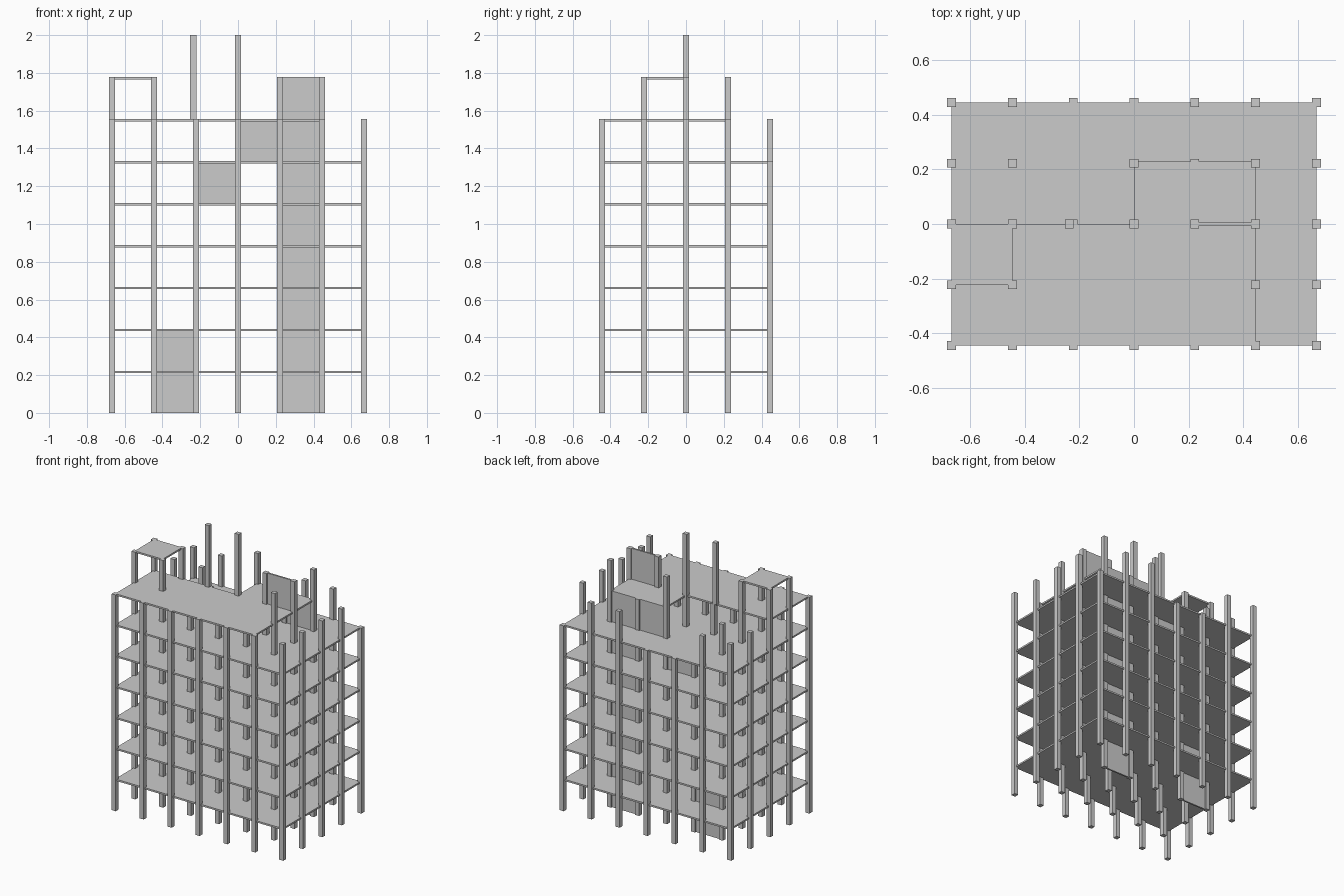
import bpy

if "Cube" in bpy.data.objects:
    bpy.data.objects.remove(bpy.data.objects["Cube"])

B = 2 / 9          # bay width and storey height
COL = 0.032        # column side
SLAB = 0.012       # slab thickness
WALL = 0.012       # wall thickness

concrete = bpy.data.materials.new("light grey concrete")
concrete.diffuse_color = (0.6, 0.6, 0.6, 1)
concrete.use_nodes = True
concrete.node_tree.nodes["Principled BSDF"].inputs["Base Color"].default_value = concrete.diffuse_color


def box(name, lo, hi):
    bpy.ops.mesh.primitive_cube_add(size=1, location=[(a + b) / 2 for a, b in zip(lo, hi)])
    ob = bpy.context.object
    ob.name = name
    ob.scale = [b - a for a, b in zip(lo, hi)]
    bpy.ops.object.transform_apply(location=False, rotation=False, scale=True)
    ob.data.materials.append(concrete)
    return ob


def column(x, y, z0, z1):
    h = COL / 2
    box("column", (x - h, y - h, z0), (x + h, y + h, z1))


def slab(name, x0, x1, y0, y1, level):
    box(name, (x0 * B, y0 * B, level * B - SLAB), (x1 * B, y1 * B, level * B))


def wall(x0, x1, y, level0, level1):
    box("wall_panel", (x0 * B, y * B - WALL / 2, level0 * B),
        (x1 * B, y * B + WALL / 2, level1 * B))


# Columns on a 7 x 5 grid; most reach level 7, these differ
heights = {(0, 0): 9}
for p in [(-3, 0), (-2, 0), (-3, -1), (-2, -1), (2, -1), (2, 0), (2, 1), (0, 1), (1, 0)]:
    heights[p] = 8
for p in [(-1, 1), (-1, 2), (0, 2), (3, 2)]:
    heights[p] = 6
for i in range(-3, 4):
    for j in range(-2, 3):
        column(i * B, j * B, 0, heights.get((i, j), 7) * B)
# Offset column standing on the upper deck
column(-0.237, 0, 7 * B, 2)

# Full floor slabs
for k in range(1, 7):
    slab("floor_slab", -3, 3, -2, 2, k)
# Stepped upper deck and small roof slab
slab("upper_deck_front", -3, 2, -2, 0, 7)
slab("upper_deck_back", 0, 2, 0, 1, 7)
slab("roof_slab", -3, -2, -1, 0, 8)

# Wall panels, per storey
for k in range(7):
    wall(1, 2, 1, k, k + 1)
wall(0, 1, 1, 6, 7)
wall(-1, 0, 1, 5, 6)
wall(-2, -1, 1, 0, 1)
wall(-2, -1, 1, 1, 2)
wall(1, 2, 0, 7, 8)
